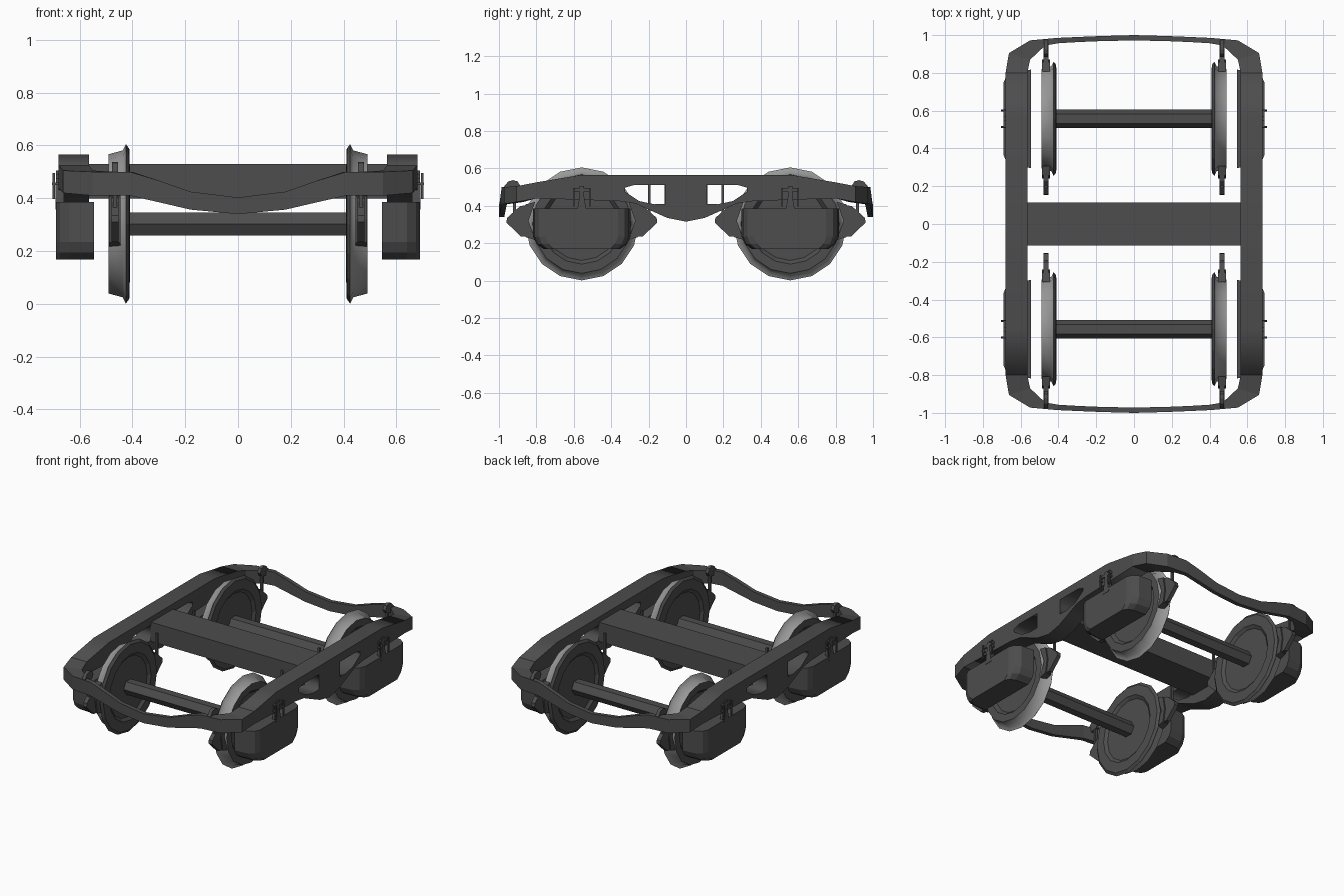
import bpy, bmesh, math
from mathutils import Matrix

if "Cube" in bpy.data.objects:
    bpy.data.objects.remove(bpy.data.objects["Cube"])

def material(name, v):
    m = bpy.data.materials.new(name)
    m.diffuse_color = (v, v, v, 1)
    m.use_nodes = True
    m.node_tree.nodes["Principled BSDF"].inputs["Base Color"].default_value = m.diffuse_color
    return m

DARK = material("dark grey iron", 0.075)
STEEL = material("polished tread steel", 0.32)
WY, WZ = 0.557, 0.303          # wheel centre

def finish(name, mesh, mirror):
    mesh.materials.append(DARK)
    ob = bpy.data.objects.new(name, mesh)
    bpy.context.collection.objects.link(ob)
    if mirror:
        mod = ob.modifiers.new("mirror", 'MIRROR')
        mod.use_axis = ("x" in mirror, "y" in mirror, False)
        mod.use_mirror_merge = False
    return ob

def loft(name, rings, mirror=""):
    """Skin a list of equal-length rings and cap both ends."""
    bm = bmesh.new()
    vs = [[bm.verts.new(p) for p in r] for r in rings]
    n = len(rings[0])
    for a, b in zip(vs, vs[1:]):
        for i in range(n):
            j = (i + 1) % n
            bm.faces.new((a[i], a[j], b[j], b[i]))
    bm.faces.new(vs[0])
    bm.faces.new(vs[-1])
    bmesh.ops.recalc_face_normals(bm, faces=bm.faces)
    me = bpy.data.meshes.new(name)
    bm.to_mesh(me)
    bm.free()
    return finish(name, me, mirror)

def prism(name, pts, x0, x1, mirror="xy"):
    """Extrude a (y, z) outline along x."""
    return loft(name, [[(x, y, z) for y, z in pts] for x in (x0, x1)], mirror)

def rect(y0, y1, z0, z1):
    return [(y0, z0), (y1, z0), (y1, z1), (y0, z1)]

def circle(x, r, n):
    return [(x, WY + r * math.cos(2 * math.pi * i / n),
             WZ + r * math.sin(2 * math.pi * i / n)) for i in range(n)]

# Side frames: profile with two windows, as a filled 2D curve
half = [(0.10, 0.335), (0.19, 0.375), (0.27, 0.412), (0.36, 0.425), (0.80, 0.44),
        (0.80, 0.525), (0.56, 0.565)]
outline = [(0, 0.315)] + half + [(-y, z) for y, z in reversed(half)]
window = [(0.11, 0.41), (0.11, 0.51), (0.28, 0.51), (0.325, 0.497),
          (0.325, 0.475), (0.25, 0.425), (0.17, 0.408)]
cu = bpy.data.curves.new("side_frame_profile", 'CURVE')
cu.dimensions = '2D'
cu.fill_mode = 'BOTH'
cu.extrude = 0.0575
for pts in (outline, window, [(-y, z) for y, z in window]):
    sp = cu.splines.new('POLY')
    sp.points.add(len(pts) - 1)
    for p, (y, z) in zip(sp.points, pts):
        p.co = (y, z, 0, 1)
    sp.use_cyclic_u = True
tmp = bpy.data.objects.new("profile_helper", cu)
bpy.context.collection.objects.link(tmp)
bpy.context.view_layer.update()
me = bpy.data.meshes.new_from_object(tmp.evaluated_get(bpy.context.evaluated_depsgraph_get()))
bpy.data.objects.remove(tmp)
me.transform(Matrix(((0, 0, 1, 0.6225), (1, 0, 0, 0), (0, 1, 0, 0), (0, 0, 0, 1))))
me.materials.clear()
finish("side_frame", me, "x")

# End beams: swept round the corners, dipping in the middle
stations = [  # outer x, outer y, inner x, inner y, bottom z, top z
    (0.68, 0.80, 0.565, 0.80, 0.44, 0.525),
    (0.662, 0.905, 0.55, 0.87, 0.42, 0.505),
    (0.55, 0.972, 0.47, 0.945, 0.41, 0.50),
    (0.41, 0.985, 0.40, 0.957, 0.41, 0.50),
    (0.30, 0.99, 0.30, 0.963, 0.385, 0.467),
    (0.18, 0.995, 0.18, 0.968, 0.357, 0.425)]
full = (stations + [(0, 1.0, 0, 0.972, 0.34, 0.403)]
        + [(-a, b, -c, d, e, f) for a, b, c, d, e, f in reversed(stations)])
loft("end_beam", [[(a, b, e), (a, b, f), (c, d, f), (c, d, e)]
                  for a, b, c, d, e, f in full], "y")

# Cross bolster
prism("bolster", rect(-0.115, 0.115, 0.40, 0.53), -0.57, 0.57, "")

# Axles
loft("axle", [circle(x, 0.05, 6) for x in (-0.44, 0.44)], "y")

# Wheels: lathed flange, tread and dished faces
section = [(0.425, 0.20), (0.41, 0.22), (0.412, 0.285), (0.425, 0.302),
           (0.437, 0.278), (0.49, 0.264), (0.49, 0.215), (0.468, 0.195)]
wheel = loft("wheel", [circle(x, r, 16) for x, r in section], "xy")
wheel.data.materials.append(STEEL)
for f in wheel.data.polygons:
    radius = math.hypot(f.center.y - WY, f.center.z - WZ)
    if radius > 0.255 and f.center.x > 0.42 and f.normal.x < 0.95:
        f.material_index = 1
        f.use_smooth = True

# Axle boxes: rounded ends toward the outside
rings = []
for x, k in ((0.545, 1.0), (0.64, 0.97), (0.675, 0.88), (0.69, 0.74)):
    w = 0.26 * k
    rings.append([(x, WY + y, z) for y, z in
                  ((-w, 0.385), (w, 0.385), (w, 0.235), (w * 0.93, 0.195),
                   (w * 0.78, 0.168), (-w * 0.78, 0.168), (-w * 0.93, 0.195), (-w, 0.235))])
loft("axle_box", rings, "xy")

# Brake shoes, holders and hangers on both sides of each wheel
shoe = [(0.25, 0.42), (0.30, 0.408), (0.315, 0.32), (0.30, 0.232), (0.25, 0.218), (0.285, 0.32)]
holder = [(0.29, 0.405), (0.33, 0.398), (0.40, 0.335), (0.403, 0.31), (0.325, 0.235), (0.29, 0.235)]
for s, side in ((1, "outer"), (-1, "inner")):
    def place(pts):
        return [(WY + s * y, z) for y, z in pts]
    prism(side + "_brake_shoe", place(shoe), 0.445, 0.488)
    prism(side + "_brake_holder", place(holder), 0.453, 0.48)
    prism(side + "_brake_hanger", place(rect(0.353, 0.367, 0.33, 0.515)), 0.459, 0.473)

# Hanger brackets on the end beams
prism("hanger_bracket", [(0.885, 0.505), (0.90, 0.53), (0.925, 0.537), (0.95, 0.53),
                         (0.975, 0.50), (0.975, 0.46), (0.90, 0.48)], 0.455, 0.477)

# Small T-shaped clips above the axle boxes
prism("clip_wedge", [(WY - 0.028, 0.357), (WY + 0.028, 0.357), (WY + 0.012, 0.45),
                     (WY - 0.012, 0.45)], 0.66, 0.692)
prism("clip_stem", rect(WY - 0.012, WY + 0.012, 0.44, 0.505), 0.675, 0.69)
prism("clip_crossbar", rect(WY - 0.045, WY + 0.045, 0.475, 0.492), 0.675, 0.69)
for d in (-0.043, 0.043):
    prism("clip_pin", rect(WY + d - 0.005, WY + d + 0.005, 0.45, 0.46), 0.67, 0.704)
    prism("clip_rod", rect(WY + d - 0.004, WY + d + 0.004, 0.397, 0.495), 0.694, 0.702)
